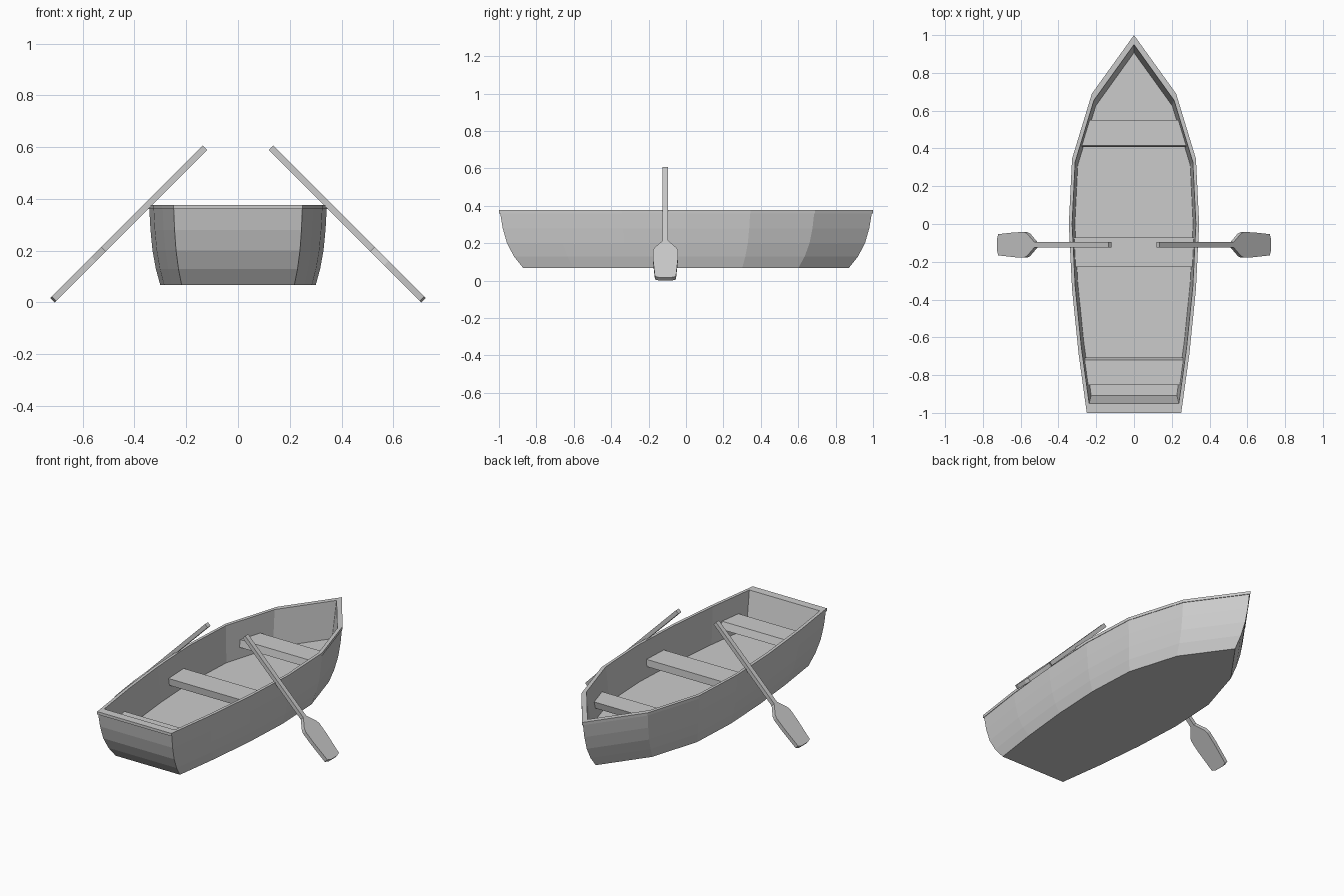
import bpy, bmesh
from math import radians

if "Cube" in bpy.data.objects:
    bpy.data.objects.remove(bpy.data.objects["Cube"])

# Half outline of the gunwale, bow to stern (x, y)
HALF = [(0, 1), (0.223, 0.69), (0.328, 0.345), (0.345, 0),
        (0.328, -0.345), (0.293, -0.69), (0.25, -1)]
OUTLINE = HALF + [(-x, y) for x, y in reversed(HALF[1:])]


def make_object(name, bm):
    bmesh.ops.recalc_face_normals(bm, faces=bm.faces)
    mesh = bpy.data.meshes.new(name)
    bm.to_mesh(mesh)
    bm.free()
    obj = bpy.data.objects.new(name, mesh)
    bpy.context.collection.objects.link(obj)
    return obj


def loft(name, rings):
    """Skin a list of equal-length rings and cap both ends."""
    bm = bmesh.new()
    loops = [[bm.verts.new(p) for p in ring] for ring in rings]
    n = len(loops[0])
    for a, b in zip(loops, loops[1:]):
        for i in range(n):
            j = (i + 1) % n
            bm.faces.new((a[i], a[j], b[j], b[i]))
    bm.faces.new(loops[0])
    bm.faces.new(loops[-1])
    return make_object(name, bm)


def half_width(y):
    for (x0, y0), (x1, y1) in zip(HALF, HALF[1:]):
        if y1 <= y <= y0:
            return x0 + (x1 - x0) * (y0 - y) / (y0 - y1)


# Hull: outer skin up, over the rim, down the inside to the floor (scale, z)
LEVELS = [(0.87, 0.067), (0.92, 0.13), (0.957, 0.2), (0.98, 0.28), (0.993, 0.36),
          (1.0, 0.36), (1.0, 0.377), (0.95, 0.377), (0.907, 0.16)]
loft("hull", [[(x * s, y * s, z) for x, y in OUTLINE] for s, z in LEVELS])


# Seats: planks that taper with the hull
def seat(name, y0, y1):
    rings = []
    for z, k, s in ((0.225, 0.98, 0.922), (0.268, 1.0, 0.93)):
        ring = []
        for y, sign in ((y0, -1), (y0, 1), (y1, 1), (y1, -1)):
            ring.append((sign * s * half_width(y * k / s), y * k, z))
        rings.append(ring)
    loft(name, rings)


seat("bow_seat", 0.415, 0.55)
seat("middle_seat", -0.228, -0.072)
seat("stern_seat", -0.853, -0.72)

# Oars: flat paddle profile (distance along shaft, half width)
OAR = [(0, 0.0145), (0.555, 0.0145), (0.61, 0.06), (0.63, 0.067),
       (0.70, 0.066), (0.825, 0.056), (0.834, 0.03)]
profile = OAR + [(s, -w) for s, w in reversed(OAR)]
for name, side in (("left_oar", -1), ("right_oar", 1)):
    oar = loft(name, [[(s, w, t) for s, w in profile] for t in (-0.012, 0.012)])
    oar.location = (side * 0.127, -0.11, 0.598)
    oar.rotation_euler = (0, radians(45 if side > 0 else 135), 0)
